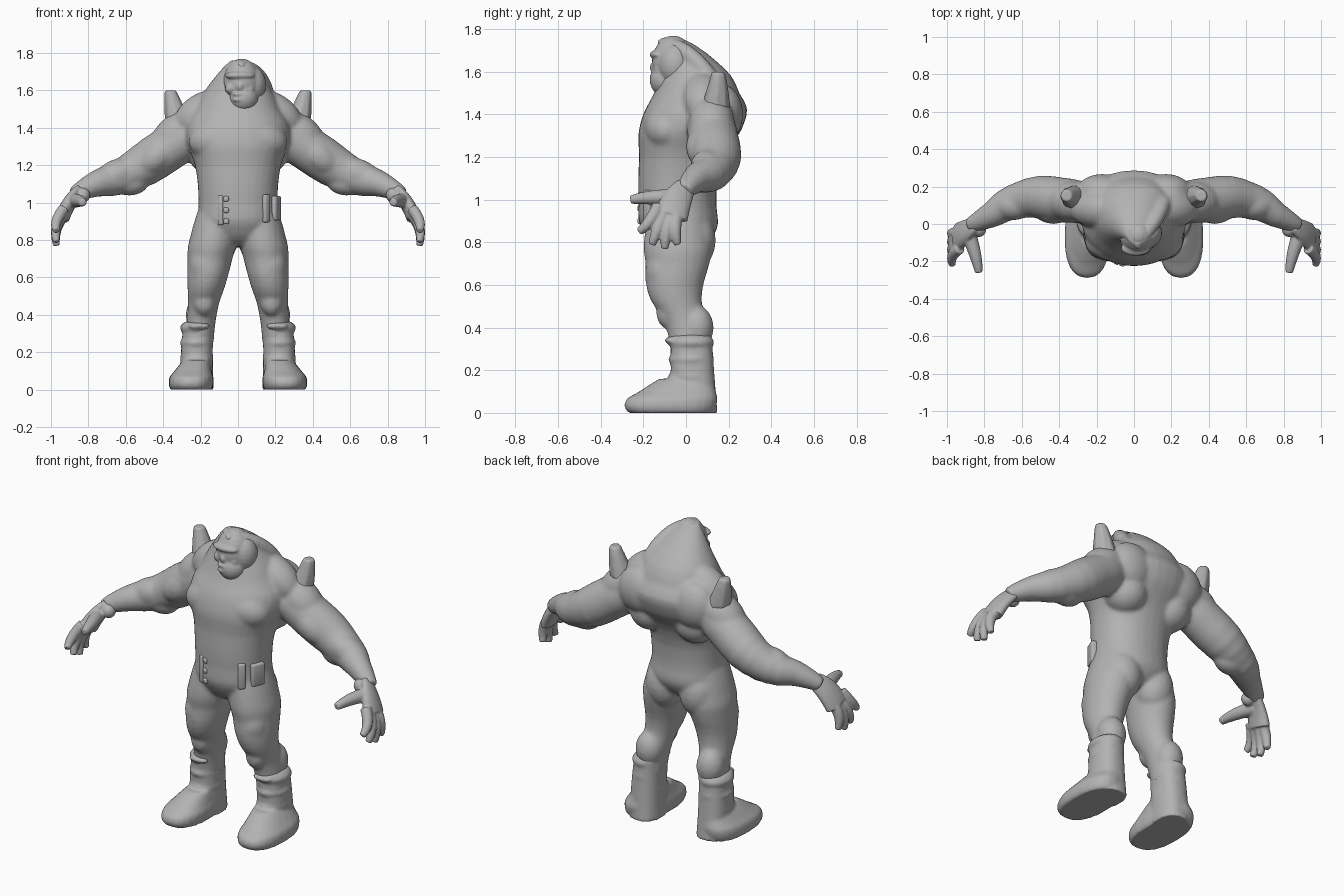
import bpy, bmesh, math
from mathutils import Vector, Matrix

if "Cube" in bpy.data.objects:
    bpy.data.objects.remove(bpy.data.objects["Cube"], do_unlink=True)

clay = bpy.data.materials.new("clay_grey")
clay.use_nodes = True
clay.diffuse_color = (.45, .45, .45, 1)
for node in clay.node_tree.nodes:
    if node.type == 'BSDF_PRINCIPLED':
        node.inputs["Base Color"].default_value = clay.diffuse_color
        node.inputs["Roughness"].default_value = .7

# Proportions shared by the muscle volumes
ROUND = (1, 1, 1)
WIDE = (1.3, .9, .9)
LONG = (1.6, 1, 1)
SLAB = (1, .7, 1)
TALL = (1, 1, 1.3)
BAR = (1, .5, .3)


def spline(stations, steps):
    """Smooth in-between stations, so that few are needed."""
    knots = [Vector(station) for station in stations]
    last = len(knots) - 1
    result = []
    for i in range(last):
        before, start, end, after = (knots[min(max(i + k, 0), last)] for k in (-1, 0, 1, 2))
        for step in range(steps):
            t = step / steps
            leaving = start + (end - before) / 2 * t
            arriving = end - (after - start) / 2 * (1 - t)
            result.append(leaving.lerp(arriving, t * t * (3 - 2 * t)))
    result.append(knots[last])
    return result


def loft(bm, stations, side=1, upright=False, squash=1, power=2, count=24):
    """Closed tube through stations of (x, y, z, radius); side mirrors it in x."""
    stations = spline(stations, 4)
    points = [Vector((station.x * side, station.y, station.z)) for station in stations]
    rings = []
    for i, (centre, station) in enumerate(zip(points, stations)):
        if upright:
            across, along = Vector((1, 0, 0)), Vector((0, 1, 0))
        else:
            tangent = points[min(i + 1, len(points) - 1)] - points[max(i - 1, 0)]
            tangent.normalize()
            across = tangent.cross(Vector((1, 0, 0))).normalized()
            along = tangent.cross(across)
        ring = []
        for k in range(count):
            angle = math.tau * k / count
            cosine, sine = math.cos(angle), math.sin(angle)
            a = math.copysign(abs(cosine) ** (2 / power), cosine) * station.w
            b = math.copysign(abs(sine) ** (2 / power), sine) * station.w * squash
            ring.append(bm.verts.new(centre + across * a + along * b))
        rings.append(ring)
    faces = [bm.faces.new(rings[0]), bm.faces.new(rings[-1])]
    for low, high in zip(rings, rings[1:]):
        for k in range(count):
            following = (k + 1) % count
            faces.append(bm.faces.new((low[k], low[following], high[following], high[k])))
    bmesh.ops.recalc_face_normals(bm, faces=faces)


def ball(bm, x, y, z, radius, shape=ROUND, tilt=0):
    """Ellipsoid volume; tilt turns it in the front plane."""
    matrix = (Matrix.Translation((x, y, z)) @ Matrix.Rotation(tilt, 4, 'Y')
              @ Matrix.Diagonal((*shape, 1)))
    bmesh.ops.create_uvsphere(bm, u_segments=24, v_segments=12, radius=radius, matrix=matrix)


def finish(name, bm, voxel=0, smooth=4):
    """Make the object, fusing its volumes into one skin when voxel is set."""
    mesh = bpy.data.meshes.new(name)
    bm.to_mesh(mesh)
    bm.free()
    mesh.materials.append(clay)
    obj = bpy.data.objects.new(name, mesh)
    bpy.context.collection.objects.link(obj)
    if voxel:
        fuse = obj.modifiers.new("fuse", 'REMESH')
        fuse.mode = 'VOXEL'
        fuse.voxel_size = voxel
        fuse.use_smooth_shade = True
        soften = obj.modifiers.new("soften", 'SMOOTH')
        soften.factor = .5
        soften.iterations = smooth
    return obj


def belt_plate(name, angle, z, size):
    """Rounded box set against the waist at an angle from the front."""
    bm = bmesh.new()
    place = (.21 * math.sin(angle), -.04 - .18 * math.cos(angle), z)
    matrix = (Matrix.Translation(place) @ Matrix.Rotation(angle, 4, 'Z')
              @ Matrix.Diagonal((*size, 1)))
    bmesh.ops.create_cube(bm, size=1, matrix=matrix)
    obj = finish(name, bm)
    bevel = obj.modifiers.new("round", 'BEVEL')
    bevel.width = .01
    bevel.segments = 3
    obj.data.shade_smooth()


# Torso rising into the hunched hood
body = bmesh.new()
loft(body, [(0, -.03, .77, .1), (0, -.03, .86, .2), (0, -.04, 1, .21), (0, -.02, 1.2, .23),
            (0, .03, 1.36, .28), (0, .05, 1.5, .23), (0, .02, 1.65, .14), (0, -.06, 1.76, .04)],
     upright=True, squash=.87, power=2.2, count=32)
# Thick throat running straight into the chest
ball(body, 0, -.03, 1.45, .13, WIDE)

# Hood ridges from the brow to the shoulders, and the spine ridge
loft(body, [(0, -.12, 1.73, .03), (.1, 0, 1.69, .04), (.16, .12, 1.56, .04)])
loft(body, [(0, -.1, 1.74, .03), (-.12, .12, 1.59, .03)])
loft(body, [(0, .06, 1.66, .04), (0, .23, 1.45, .04)])

muscles = {
    "chest": (.11, -.09, 1.34, .12, WIDE, .2),
    "shoulder_blade": (.17, .17, 1.4, .14, SLAB, 0),
    "flank": (.15, .11, 1.27, .12, ROUND, 0),
    "shoulder": (.33, .12, 1.36, .12, WIDE, .7),
    "neck_slope": (.2, .08, 1.48, .1, LONG, .6),
    "buttock": (.11, .03, .81, .11, TALL, 0),
    "biceps": (.43, .08, 1.25, .08, LONG, .7),
    "triceps": (.46, .18, 1.2, .07, LONG, .7),
    "forearm": (.65, .1, 1.15, .09, WIDE, .4),
    "elbow": (.58, .12, 1.11, .08, WIDE, 0),
    "thigh": (.17, -.1, .66, .09, TALL, 0),
    "knee": (.18, -.08, .47, .06, TALL, 0),
    "calf": (.2, .05, .4, .08, TALL, 0),
}
for side in (1, -1):
    # Arm, leg, and the muscles on both
    loft(body, [(.2, .1, 1.4, .1), (.4, .13, 1.27, .12), (.6, .13, 1.15, .1),
                (.76, .05, 1.1, .07), (.88, -.01, 1.04, .04)], side)
    loft(body, [(.1, -.04, 1, .1), (.13, -.04, .82, .125), (.15, -.04, .7, .12),
                (.17, -.05, .55, .1), (.19, 0, .42, .08), (.21, .03, .25, .08)],
         side, upright=True, squash=1.25)
    for x, y, z, radius, shape, tilt in muscles.values():
        ball(body, side * x, y, z, radius, shape, side * tilt)
finish("body", body, .01, 10)

# Head: skull, cheek mass, jaw, chin, brow, nose, cheeks and lips
head = bmesh.new()
ball(head, .02, -.06, 1.64, .1, TALL)
ball(head, .07, -.05, 1.63, .08, TALL)
ball(head, .03, -.09, 1.56, .08)
ball(head, .02, -.12, 1.52, .03)
ball(head, .01, -.13, 1.68, .08, BAR)
ball(head, .01, -.15, 1.62, .02, TALL)
for offset in (-.05, .05):
    ball(head, .01 + offset, -.12, 1.61, .03)
for z in (1.55, 1.58):
    ball(head, .01, -.15, z, .04, BAR)
finish("head", head, .006)

for side, label in ((1, "left"), (-1, "right")):
    # Hand: palm, wrist knob, thumb and a fan of four fingers
    hand = bmesh.new()
    loft(hand, [(.85, 0, 1.06, .05), (.9, -.04, 1, .07), (.94, -.07, .92, .08)],
         side, squash=.5)
    ball(hand, side * .83, -.03, 1.04, .04)
    loft(hand, [(.89, -.04, 1.01, .04), (.85, -.16, 1.01, .033), (.83, -.26, 1, .02)], side)
    for i in range(4):
        arch = (i - 2) ** 2 / 100
        loft(hand, [(.93, -.13 + i * .03, .93 + arch, .03),
                    (.97, -.17 + i * .04, .86 + arch, .028),
                    (.97, -.22 + i * .06, .77 + arch * 2, .018)], side)
    finish(label + "_hand", hand, .006)

    # Boot: broad foot, upright heel and shaft, strap bands and front flap
    boot = bmesh.new()
    loft(boot, [(.25, -.07, 0, .11), (.25, -.07, .05, .12), (.24, -.04, .1, .1),
                (.22, 0, .16, .07)], side, upright=True, squash=1.8, power=2.4)
    loft(boot, [(.22, .04, 0, .09), (.22, .03, .2, .085), (.21, .025, .36, .08)],
         side, upright=True, squash=1.2, power=2.4)
    for z in (.17, .25, .33):
        ball(boot, side * .22, .025, z, .09, (1, 1.2, .5))
    ball(boot, side * .21, -.07, .34, .06, BAR)
    finish(label + "_boot", boot, .009)

    # Blunt shoulder spike
    spike = bmesh.new()
    loft(spike, [(.32, .14, 1.43, .07), (.35, .15, 1.55, .045), (.36, .15, 1.6, .03)], side,
         upright=True, count=8)
    finish(label + "_shoulder_spike", spike, .008)

# Belt gear
belt_plate("belt_clasp", .75, .97, (.04, .05, .15))
belt_plate("belt_pouch", 1.2, .97, (.08, .05, .13))
belt_plate("belt_strip", -.45, .96, (.03, .03, .16))
for z in (.9, .96, 1.02):
    belt_plate("belt_stud", -.3, z, (.03, .03, .03))
